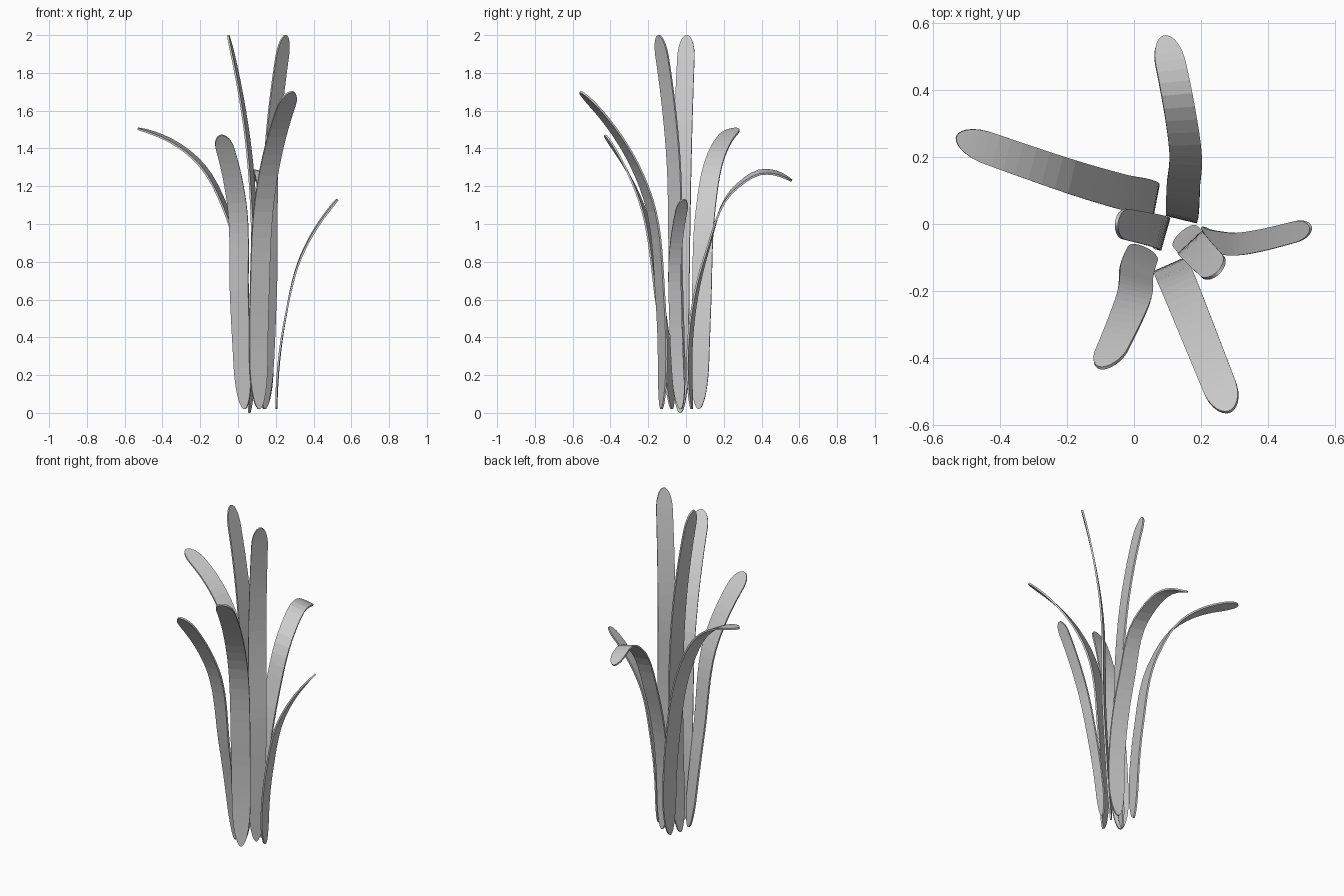
import bpy, math
from mathutils import Vector

if "Cube" in bpy.data.objects:
    bpy.data.objects.remove(bpy.data.objects["Cube"])

SEGMENTS = 40
THICKNESS = 0.01

# Each leaf: width, heading of its width at base and tip (degrees), tip roll, centre path
LEAVES = {
    "leaf_back": (0.10, -14, 11, -0.28,
        [(0.14, 0.03, 0.02), (0.147, 0.11, 0.85), (0.15, 0.25, 1.18),
         (0.125, 0.4, 1.275), (0.09, 0.56, 1.23)]),
    "leaf_left": (0.105, 79, 74, 0.05,
        [(0.06, 0.068, 0.02), (0.035, 0.083, 0.6), (-0.05, 0.1, 1.04),
         (-0.2, 0.145, 1.32), (-0.53, 0.26, 1.505)]),
    "leaf_center_tall": (0.10, 73, 83, 0,
        [(0.06, -0.03, 0), (0.09, -0.03, 0.65), (0.044, -0.015, 1.5), (-0.052, 0.005, 2)]),
    "leaf_right_tall": (0.10, 42, 45, 0,
        [(0.142, -0.028, 0.02), (0.168, -0.053, 0.7), (0.18, -0.07, 1.4), (0.252, -0.145, 2)]),
    "leaf_right_short": (0.068, 87, 101, 0,
        [(0.203, -0.03, 0.02), (0.25, -0.055, 0.5), (0.335, -0.057, 0.83), (0.527, -0.01, 1.13)]),
    "leaf_front": (0.11, 24, 21, 0.03,
        [(0.112, -0.13, 0.02), (0.113, -0.135, 0.6), (0.143, -0.205, 1.15), (0.285, -0.56, 1.7)]),
    "leaf_front_left": (0.105, -27, 5, 0.2,
        [(0.035, -0.075, 0.02), (0.008, -0.14, 0.6), (-0.008, -0.24, 1.12), (-0.092, -0.43, 1.47)]),
}


def smooth_path(points, per_span=24):
    """Smooth curve through the points, returned as a function of 0..1 length."""
    p = [Vector(c) for c in points]
    h = [(b - a).length for a, b in zip(p, p[1:])]
    slope = [(b - a) / d for a, b, d in zip(p, p[1:], h)]
    tan = [(slope[i] * h[i + 1] + slope[i + 1] * h[i]) / (h[i] + h[i + 1])
           for i in range(len(h) - 1)]
    tan = [2 * slope[0] - tan[0]] + tan + [2 * slope[-1] - tan[-1]]
    dense = []
    for i, d in enumerate(h):
        for k in range(per_span):
            t = k / per_span
            u = 1 - t
            dense.append(p[i] * (1 + 2 * t) * u * u + tan[i] * (d * t * u * u)
                         + p[i + 1] * t * t * (3 - 2 * t) - tan[i + 1] * (d * t * t * u))
    dense.append(p[-1])
    dist = [0.0]
    for a, b in zip(dense, dense[1:]):
        dist.append(dist[-1] + (b - a).length)

    def at(t):
        s = t * dist[-1]
        for i in range(len(dense) - 1):
            if s <= dist[i + 1]:
                return dense[i].lerp(dense[i + 1], (s - dist[i]) / (dist[i + 1] - dist[i]))
        return dense[-1]
    return at


def outline(t):
    """Relative width of the strap leaf, rounded at base and tip."""
    base = math.sqrt(1 - max(0, 1 - t / 0.14) ** 2)
    tip = math.sqrt(max(0, 1 - max(0, 1 - (1 - t) / 0.06) ** 2))
    return max(0.06, base * tip * (0.9 + 0.1 * math.sin(math.pi * t)))


def make_leaf(name, width, turn0, turn1, roll, path):
    at = smooth_path(path)
    verts = []
    for i in range(SEGMENTS + 1):
        t = (1 - math.cos(math.pi * i / SEGMENTS)) / 2   # denser rows at the ends
        twist = t * t
        a = math.radians(turn0 + (turn1 - turn0) * twist)
        side = Vector((math.cos(a), math.sin(a), roll * twist)).normalized()
        side *= width / 2 * outline(t)
        verts += [at(t) - side, at(t) + side]
    faces = [(a, a + 1, a + 3, a + 2) for a in range(0, 2 * SEGMENTS, 2)]
    mesh = bpy.data.meshes.new(name)
    mesh.from_pydata(verts, [], faces)
    obj = bpy.data.objects.new(name, mesh)
    bpy.context.collection.objects.link(obj)
    # Thin blade
    solid = obj.modifiers.new("thickness", 'SOLIDIFY')
    solid.thickness = THICKNESS
    solid.offset = 0


for name, spec in LEAVES.items():
    make_leaf(name, *spec)
